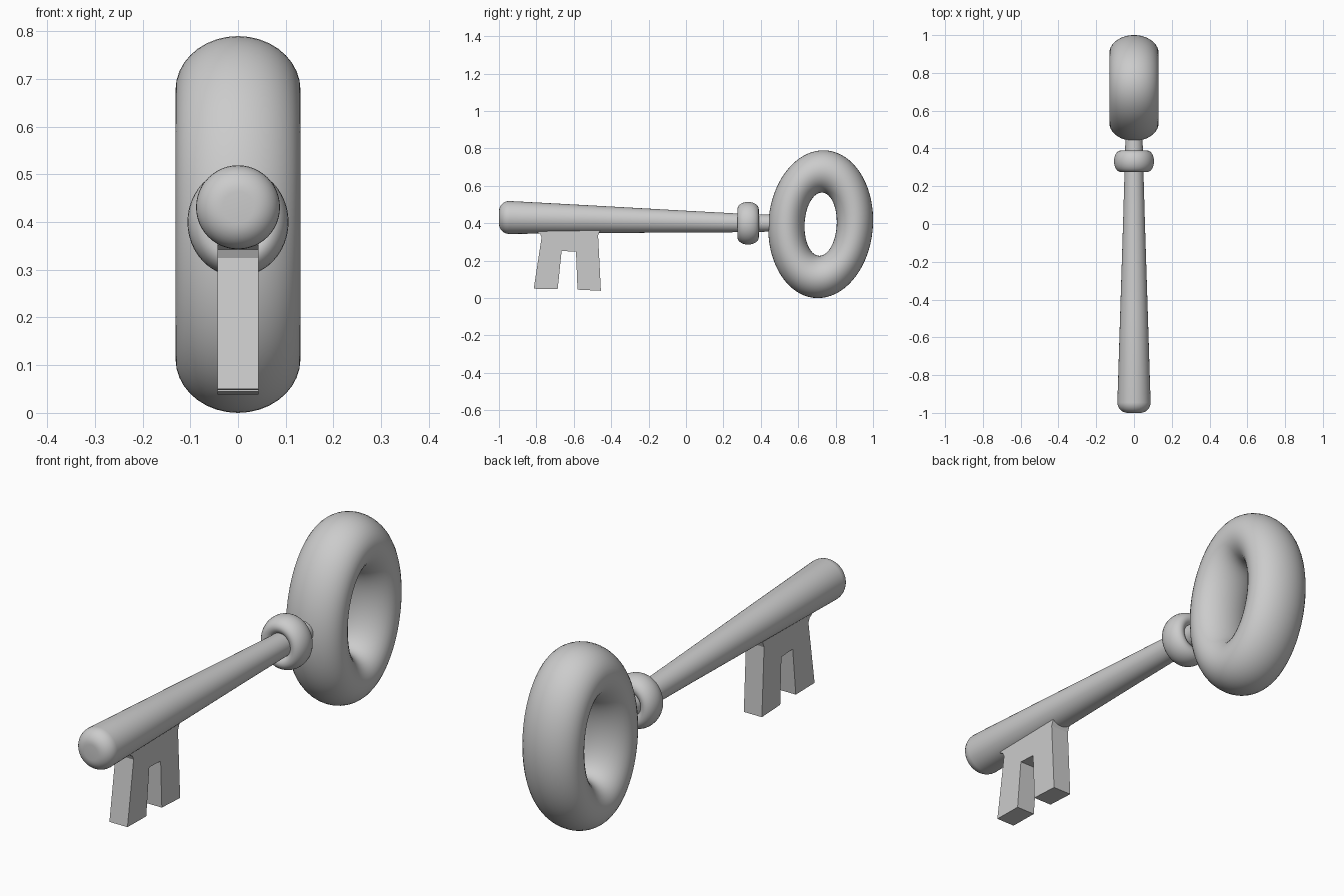
import bpy, bmesh, math
from math import sin, cos, pi

if "Cube" in bpy.data.objects:
    bpy.data.objects.remove(bpy.data.objects["Cube"])


def make_object(name, verts, faces, smooth_angle=40):
    mesh = bpy.data.meshes.new(name)
    mesh.from_pydata(verts, [], faces)
    bm = bmesh.new()
    bm.from_mesh(mesh)
    bmesh.ops.recalc_face_normals(bm, faces=bm.faces)
    bm.to_mesh(mesh)
    bm.free()
    ob = bpy.data.objects.new(name, mesh)
    bpy.context.collection.objects.link(ob)
    bpy.ops.object.select_all(action='DESELECT')
    ob.select_set(True)
    bpy.context.view_layer.objects.active = ob
    bpy.ops.object.shade_smooth_by_angle(angle=math.radians(smooth_angle))
    return ob


def oval_ring(name, point, n, m):
    """Closed ring surface sampled from point(t, u)."""
    verts = [point(2 * pi * i / n, 2 * pi * j / m) for i in range(n) for j in range(m)]
    faces = [(i * m + j, (i + 1) % n * m + j,
              (i + 1) % n * m + (j + 1) % m, i * m + (j + 1) % m)
             for i in range(n) for j in range(m)]
    return make_object(name, verts, faces)


# Handle: oval ring in the YZ plane, leaning slightly backwards
def handle_point(t, u):
    oy, oz, iy, iz = 0.28 * cos(t), 0.395 * sin(t), 0.086 * cos(t), 0.169 * sin(t)
    y = (oy + iy) / 2 + (oy - iy) / 2 * cos(u)
    z = (oz + iz) / 2 + (oz - iz) / 2 * cos(u)
    return (0.131 * sin(u), 0.72 + y + 0.038 * z, 0.395 + z)


oval_ring("ring_handle", handle_point, 72, 36)


# Collar: small ring around the shaft
def collar_point(t, u):
    return ((0.07 + 0.036 * cos(u)) * cos(t), 0.332 + 0.057 * sin(u),
            0.4 + (0.076 + 0.038 * cos(u)) * sin(t))


oval_ring("collar", collar_point, 48, 24)

# Shaft: tapered rod along y with a rounded tip; stations are (y, radius, centre z)
rounding = 0.055
stations = []
for k in range(9):
    a = pi / 2 * k / 8
    stations.append((-1 + rounding * (1 - cos(a)), 0.088 - rounding * (1 - sin(a)), 0.431))
stations += [(-0.5, 0.074, 0.421), (0.0, 0.058, 0.409), (0.28, 0.05, 0.402), (0.5, 0.044, 0.4)]
n = 48
verts = [(r * cos(2 * pi * i / n), y, z + r * sin(2 * pi * i / n))
         for y, r, z in stations for i in range(n)]
faces = [(s * n + i, s * n + (i + 1) % n, (s + 1) * n + (i + 1) % n, (s + 1) * n + i)
         for s in range(len(stations) - 1) for i in range(n)]
faces += [tuple(range(n)), tuple(range(len(verts) - n, len(verts)))]
make_object("shaft", verts, faces)

# Bit: two-toothed plate, flared where it meets the shaft
profile = [(-0.797, 0.352), (-0.78, 0.343), (-0.772, 0.325), (-0.814, 0.05), (-0.686, 0.048),
           (-0.665, 0.252), (-0.588, 0.248), (-0.58, 0.045), (-0.455, 0.039), (-0.47, 0.335),
           (-0.46, 0.36), (-0.48, 0.385), (-0.78, 0.385)]
k = len(profile)
verts = [(x, y, z) for x in (-0.043, 0.043) for y, z in profile]
faces = [tuple(range(k)), tuple(range(k, 2 * k))]
faces += [(i, (i + 1) % k, k + (i + 1) % k, k + i) for i in range(k)]
make_object("key_bit", verts, faces, 20)
